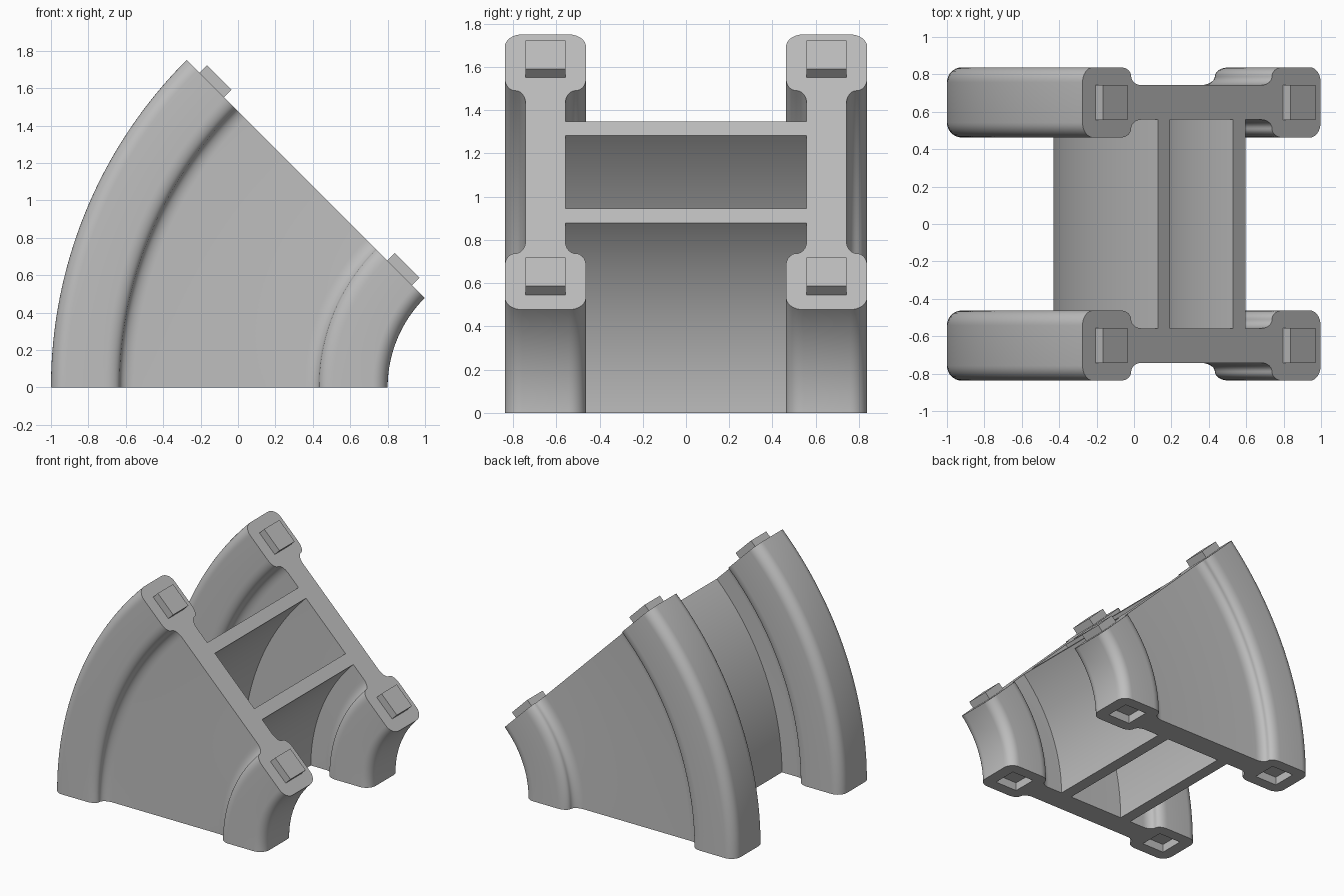
import bpy, bmesh
from math import sin, cos, pi
from mathutils import Matrix

cube = bpy.data.objects.get("Cube")
if cube:
    bpy.data.objects.remove(cube, do_unlink=True)

AXIS_X = 1.475                 # bend axis runs along y at z = 0
SWEEP = pi / 4
R_IN, R_OUT = 0.675, 2.475
R_MID = (R_IN + R_OUT) / 2
BEAM_Y = 0.65
FLANGE, WEB = 0.1875, 0.0925   # half thicknesses
PEG_R = 0.71                   # peg distance from the middle radius
PEG = 0.186

grey = bpy.data.materials.new("light_grey")
grey.use_nodes = True
colour = (0.52, 0.52, 0.52, 1)
grey.diffuse_color = colour
grey.node_tree.nodes["Principled BSDF"].inputs["Base Color"].default_value = colour


def add_object(name, bm):
    bmesh.ops.recalc_face_normals(bm, faces=bm.faces[:])
    mesh = bpy.data.meshes.new(name)
    bm.to_mesh(mesh)
    bm.free()
    mesh.materials.append(grey)
    obj = bpy.data.objects.new(name, mesh)
    bpy.context.collection.objects.link(obj)
    return obj


def activate(obj):
    bpy.ops.object.select_all(action='DESELECT')
    obj.select_set(True)
    bpy.context.view_layer.objects.active = obj


def revolve(name, profile, steps=40):
    """Sweep a closed (radius, y) profile around the bend axis."""
    bm = bmesh.new()
    rings = []
    for i in range(steps + 1):
        a = SWEEP * i / steps
        rings.append([bm.verts.new((AXIS_X - r * cos(a), y, r * sin(a)))
                      for r, y in profile])
    n = len(profile)
    for lower, upper in zip(rings, rings[1:]):
        for j in range(n):
            k = (j + 1) % n
            bm.faces.new((lower[j], lower[k], upper[k], upper[j]))
    bm.faces.new(rings[0])
    bm.faces.new(rings[-1])
    return add_object(name, bm)


def box(name, size, matrix):
    bm = bmesh.new()
    bmesh.ops.create_cube(bm, size=1, matrix=matrix @ Matrix.Diagonal((*size, 1)))
    return add_object(name, bm)


def arc(cr, cy, rr, ry, start, end, steps=8):
    angles = [start + (end - start) * i / steps for i in range(steps + 1)]
    return [(cr + rr * cos(a), cy + ry * sin(a)) for a in angles]


# One quarter of the I-beam section, from the rim to the web
half = R_MID - R_IN
rim, neck, web_end = 0.08, 0.61, 0.455
sr, sy = (neck - web_end) / 2, (FLANGE - WEB) / 2
quarter = arc(half - rim, FLANGE - rim, rim, rim, 0, pi / 2)
quarter += arc(neck, FLANGE - sy, sr, sy, pi / 2, pi)
quarter += arc(web_end, WEB + sy, sr, sy, 0, -pi / 2)[1:]
side = quarter + [(-r, y) for r, y in reversed(quarter)]
section = side + [(r, -y) for r, y in reversed(side)]

top_frame = Matrix.Translation((AXIS_X, 0, 0)) @ Matrix.Rotation(SWEEP, 4, 'Y')

for label, y0 in (("front", -BEAM_Y), ("back", BEAM_Y)):
    # Curved I-beam
    beam = revolve(label + "_beam", [(R_MID + r, y0 + y) for r, y in section])
    for place, r in (("inner", R_MID - PEG_R), ("outer", R_MID + PEG_R)):
        # Socket cut into the lower end
        cutter = box("socket_cutter", (PEG + 0.008, PEG + 0.008, 0.13),
                     Matrix.Translation((AXIS_X - r, y0, 0)))
        cutter.hide_render = True
        activate(beam)
        cut = beam.modifiers.new("socket", 'BOOLEAN')
        cut.operation, cut.solver, cut.object = 'DIFFERENCE', 'EXACT', cutter
        bpy.ops.object.modifier_apply(modifier=cut.name)
        bpy.data.objects.remove(cutter, do_unlink=True)
        # Matching peg on the upper end
        box(f"{label}_{place}_peg", (PEG, PEG, 0.077),
            top_frame @ Matrix.Translation((-r, y0, 0.0185)))
    activate(beam)
    bpy.ops.object.shade_smooth_by_angle(angle=pi / 6)

# Curved plates joining the two beams
inside = BEAM_Y - WEB
for name, r0, r1 in (("inner_plate", 1.242, 1.336), ("outer_plate", 1.814, 1.906)):
    plate = revolve(name, [(r0, -inside), (r1, -inside), (r1, inside), (r0, inside)])
    activate(plate)
    bpy.ops.object.shade_smooth_by_angle(angle=pi / 6)
